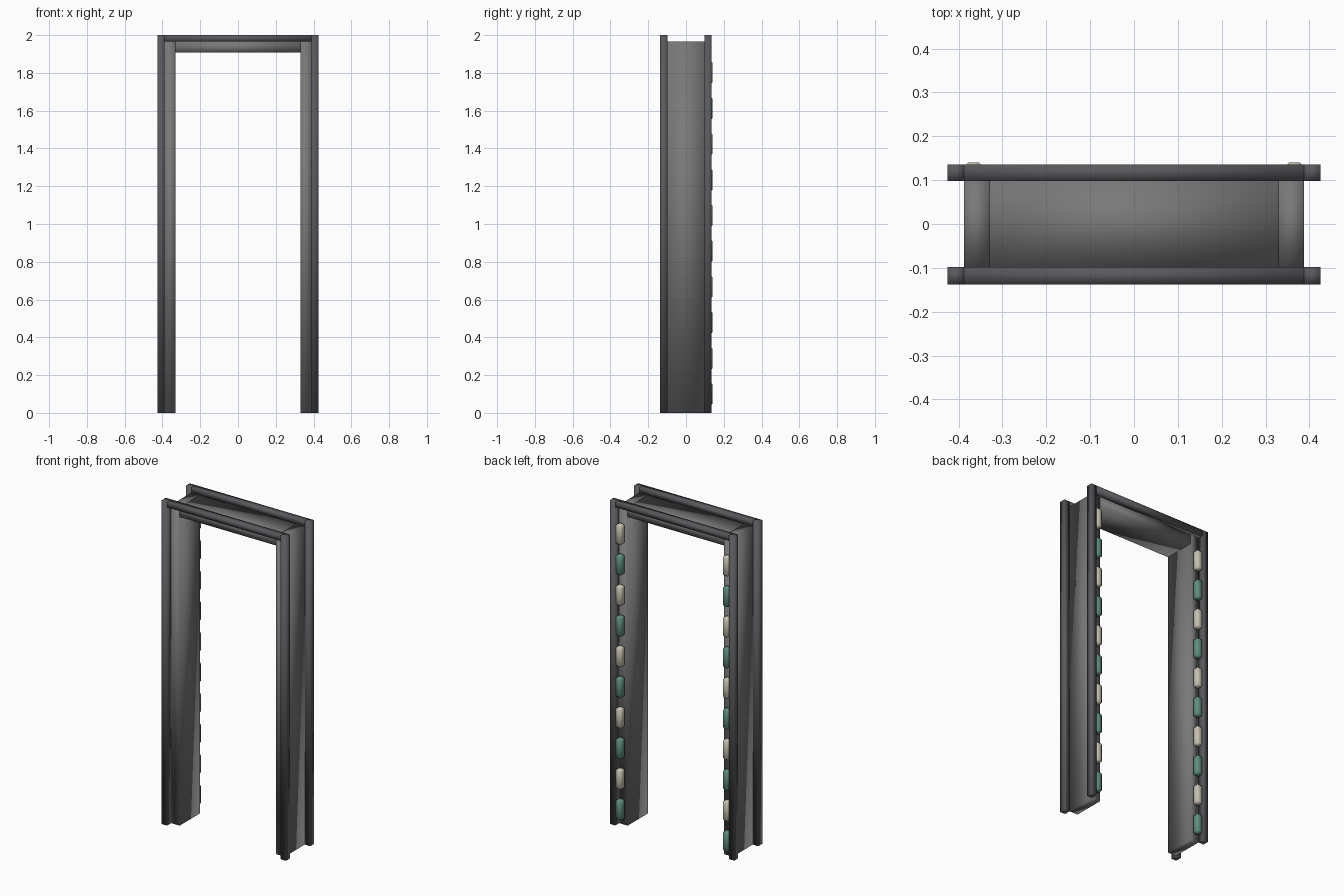
import bpy

if "Cube" in bpy.data.objects:
    bpy.data.objects.remove(bpy.data.objects["Cube"])

def material(name, rgb):
    m = bpy.data.materials.new(name)
    m.diffuse_color = (*rgb, 1)
    m.use_nodes = True
    m.node_tree.nodes["Principled BSDF"].inputs["Base Color"].default_value = m.diffuse_color
    return m

TRIM = material("dark_metal", (0.10, 0.10, 0.11))
PANEL = material("grey_panel", (0.19, 0.19, 0.19))
CREAM = material("cream_lamp", (0.58, 0.54, 0.45))
GREEN = material("green_lamp", (0.12, 0.27, 0.21))

def box(name, x, y, z, mat, bevel=0.0):
    """Smooth-shaded box between the given (low, high) ranges."""
    bpy.ops.mesh.primitive_cube_add(size=1, location=[(a + b) / 2 for a, b in (x, y, z)])
    ob = bpy.context.object
    ob.name = name
    ob.scale = [b - a for a, b in (x, y, z)]
    bpy.ops.object.transform_apply(location=False, rotation=False, scale=True)
    bpy.ops.object.shade_smooth()
    ob.data.materials.append(mat)
    if bevel:
        mod = ob.modifiers.new("bevel", 'BEVEL')
        mod.width = bevel
        mod.segments = 1
    return ob

def span(side, a, b):
    return tuple(sorted((side * a, side * b)))

DEPTH = (-0.098, 0.098)

# Header panel across the top of the opening
box("header_panel", (-0.33, 0.33), DEPTH, (1.907, 1.966), PANEL)

# Top rails on the front and back
for face, y in (("front", (-0.138, -0.098)), ("back", (0.098, 0.136))):
    box(face + "_top_rail", (-0.388, 0.388), y, (1.966, 2.0), TRIM)

for side, label in ((-1, "left"), (1, "right")):
    # Side jamb panel
    box(label + "_jamb", span(side, 0.33, 0.388), DEPTH, (0, 1.966), PANEL)

    # Upright rails on the front and back
    for face, y in (("front", (-0.138, -0.098)), ("back", (0.098, 0.136))):
        box(f"{label}_{face}_post", span(side, 0.388, 0.425), y, (0, 2.0), TRIM)

    # Alternating lamps down the back of the jamb
    for i in range(10):
        z = 0.1 + 0.189 * i
        box(f"{label}_lamp_{i + 1}", span(side, 0.345, 0.387), (0.098, 0.14),
            (z - 0.061, z + 0.061), CREAM if i % 2 else GREEN, bevel=0.009)
